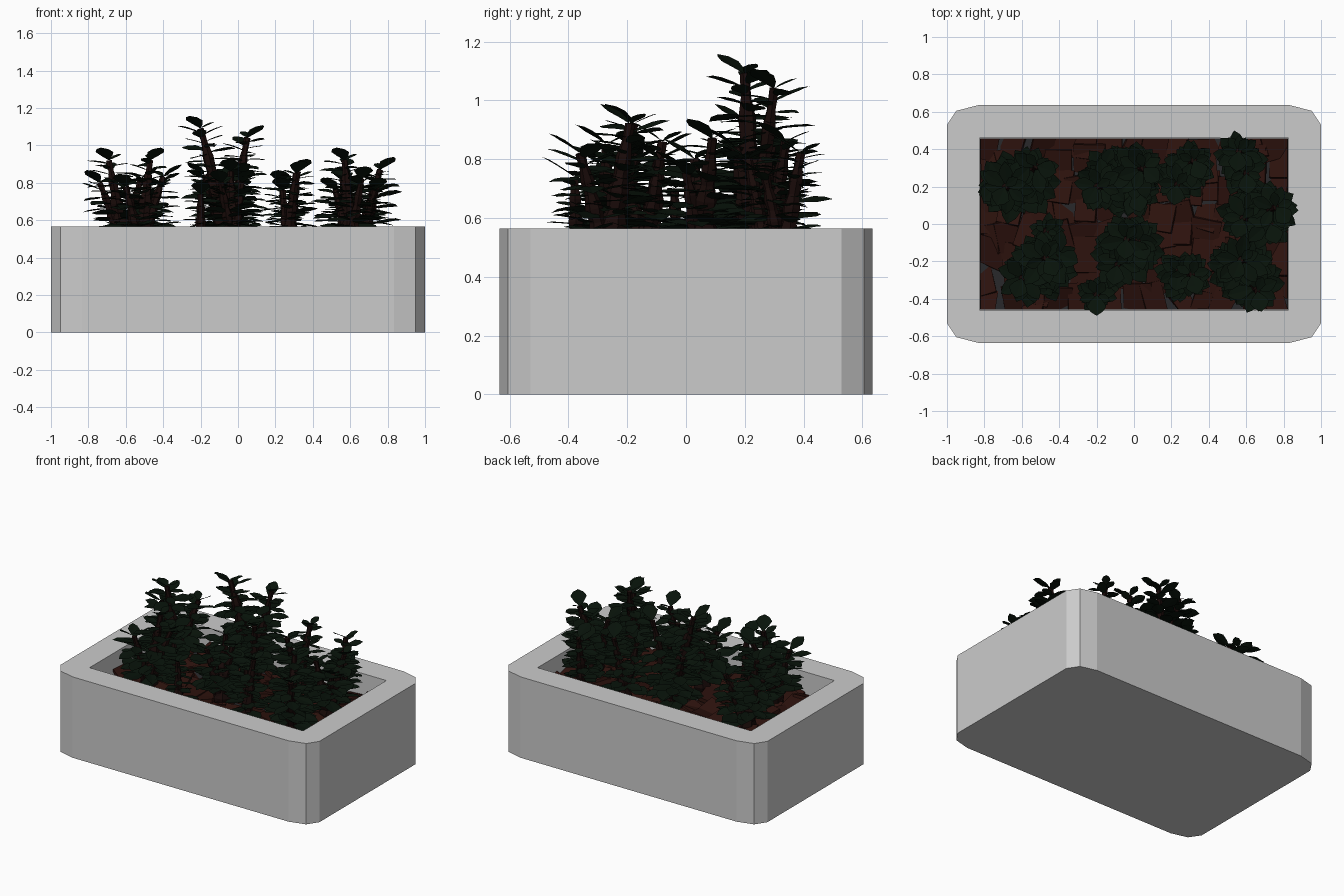
import bpy, bmesh, math, random
from mathutils import Vector, Matrix, Euler

if "Cube" in bpy.data.objects:
    bpy.data.objects.remove(bpy.data.objects["Cube"])

random.seed(7)


def material(name, rgb):
    m = bpy.data.materials.new(name)
    m.diffuse_color = (*rgb, 1)
    m.use_nodes = True
    m.node_tree.nodes["Principled BSDF"].inputs["Base Color"].default_value = m.diffuse_color
    return m


LEAF = material("leaf_green", (0.0022, 0.006, 0.0028))
STEM = material("stem_brown", (0.009, 0.003, 0.0025))
BARK = material("bark_brown", (0.026, 0.006, 0.004))
SOIL = material("soil_grey", (0.022, 0.022, 0.024))


def finish(name, bm, mat=None, fix=True):
    if fix:
        bmesh.ops.recalc_face_normals(bm, faces=bm.faces)
    me = bpy.data.meshes.new(name)
    bm.to_mesh(me)
    bm.free()
    ob = bpy.data.objects.new(name, me)
    bpy.context.collection.objects.link(ob)
    if mat:
        me.materials.append(mat)
    return ob


# Planter box: chamfered outside, rectangular hollow inside
H, FLOOR, IX, IY = 0.565, 0.38, 0.825, 0.46
corner = [(1, 0.53), (0.95, 0.605), (0.835, 0.635)]
outline = []
for sx, sy in ((1, 1), (-1, 1), (-1, -1), (1, -1)):
    pts = corner if sx * sy > 0 else corner[::-1]
    outline += [(x * sx, y * sy) for x, y in pts]
inner = [(IX, IY), (-IX, IY), (-IX, -IY), (IX, -IY)]
bm = bmesh.new()
ob_, ot = [[bm.verts.new((x, y, z)) for x, y in outline] for z in (0, H)]
ib, it = [[bm.verts.new((x, y, z)) for x, y in inner] for z in (FLOOR, H)]
bm.faces.new(ob_)
bm.faces.new(ib)
for i in range(12):
    j = (i + 1) % 12
    bm.faces.new((ob_[i], ob_[j], ot[j], ot[i]))
for k in range(4):
    n = (k + 1) % 4
    bm.faces.new((it[k], it[n], ib[n], ib[k]))
    bm.faces.new((ot[3 * k], ot[3 * k + 1], it[k]))
    bm.faces.new((ot[3 * k + 1], ot[3 * k + 2], it[k]))
    bm.faces.new((ot[3 * k + 2], ot[(3 * k + 3) % 12], it[n], it[k]))
finish("planter_box", bm)

# Soil bed
bm = bmesh.new()
bmesh.ops.create_cube(bm, size=1, matrix=Matrix.Translation((0, 0, 0.39))
                      @ Matrix.Diagonal((2 * IX - 0.004, 2 * IY - 0.004, 0.03, 1)))
finish("soil_bed", bm, SOIL)

# Bark mulch: overlapping tilted chips, trimmed to the box interior
bm = bmesh.new()
for i in range(13):
    for j in range(8):
        pos = Vector((-0.78 + i * 0.13 + random.uniform(-0.03, 0.03),
                      -0.42 + j * 0.12 + random.uniform(-0.03, 0.03),
                      0.414 + random.uniform(-0.008, 0.014)))
        rot = Euler((random.uniform(-0.3, 0.3), random.uniform(-0.3, 0.3),
                     random.uniform(-0.35, 0.35))).to_matrix().to_4x4()
        size = Matrix.Diagonal((random.uniform(0.11, 0.17),
                                random.uniform(0.13, 0.22), 0.025, 1))
        new = bmesh.ops.create_cube(bm, size=1,
                                    matrix=Matrix.Translation(pos) @ rot @ size)
        for v in new["verts"]:
            v.co.x = max(-IX + 0.003, min(IX - 0.003, v.co.x))
            v.co.y = max(-IY + 0.003, min(IY - 0.003, v.co.y))
finish("bark_mulch", bm, BARK)


def add_leaf(bm, root, yaw, pitch, length, half, roll=0.0):
    """Pointed oval leaf folded along its midrib."""
    frame = (Matrix.Rotation(yaw, 3, 'Z') @ Matrix.Rotation(-pitch, 3, 'Y')
             @ Matrix.Rotation(roll, 3, 'X'))

    def vert(x, y, z):
        return bm.verts.new(root + frame @ Vector((x * length, y * half, z * length)))
    rows = [(0.28, 0.62, 0.01), (0.58, 1.0, 0.015), (0.82, 0.66, 0.01)]
    mid = [vert(0, 0, 0)] + [vert(t, 0, z) for t, w, z in rows] + [vert(1, 0, 0)]
    for s in (1, -1):
        edge = [mid[0]] + [vert(t, s * w, z + 0.03) for t, w, z in rows] + [mid[4]]
        for a in range(4):
            loop = []
            for v in (mid[a], mid[a + 1], edge[a + 1], edge[a]):
                if v not in loop:
                    loop.append(v)
            bm.faces.new(loop if s > 0 else loop[::-1])


def add_stem(bm, path, r0, r1, sides=6):
    """Tapering knobbly tube along a path."""
    rings, n = [], len(path) - 1
    for i, p in enumerate(path):
        d = (path[min(i + 1, n)] - path[max(i - 1, 0)]).normalized()
        q = d.to_track_quat('Z', 'Y')
        r = (r0 + (r1 - r0) * i / n) * (1.25 if i % 2 else 0.9)
        rings.append([bm.verts.new(p + q @ Vector((r * math.cos(a), r * math.sin(a), 0)))
                      for a in (math.tau * k / sides for k in range(sides))])
    for a, b in zip(rings, rings[1:]):
        for k in range(sides):
            m = (k + 1) % sides
            bm.faces.new((a[k], a[m], b[m], b[k]))
    bm.faces.new(rings[-1])
    bm.faces.new(rings[0][::-1])


def plant(name, base, tips, radius=0.052, leaf=0.175):
    """Branches rise from one base, each ringed with spiralling leaves."""
    stems, leaves = bmesh.new(), bmesh.new()
    p0 = Vector((*base, 0.40))
    for b, tip in enumerate(tips):
        p2 = Vector(tip)
        p1 = p0.lerp(p2, 0.5) + Vector(((p0.x - p2.x) * 0.15, (p0.y - p2.y) * 0.15, 0))
        path = [p0 * (1 - t) ** 2 + p1 * 2 * t * (1 - t) + p2 * t * t
                for t in (k / 9 for k in range(10))]
        add_stem(stems, path, radius if b == 0 else radius * 0.75, 0.014)
        # Spiral leaves
        count = int((p2.z - 0.40) / 0.0155)
        yaw = random.uniform(0, 6)
        for k in range(count):
            t = 0.24 + 0.74 * k / count
            f = t * 9
            i = min(int(f), 8)
            yaw += 2.4
            size = leaf * (1.12 - 0.42 * t) * random.uniform(0.82, 1.2)
            pitch = random.uniform(-0.15, 0.2) + max(0, t - 0.8) * 1.5
            add_leaf(leaves, path[i].lerp(path[i + 1], f - i), yaw, pitch,
                     size, size * 0.28, random.uniform(-0.3, 0.3))
        # Crown leaves: a broad one leaning forward and a slim one behind
        out = math.atan2(p2.y - p0.y - 0.13, (p2.x - p0.x) * 0.7)
        add_leaf(leaves, p2, out, 0.55, 0.13, 0.052)
        add_leaf(leaves, p2, out + 2.6, 0.4, 0.09, 0.028)
    finish(name + "_stems", stems, STEM)
    finish(name + "_leaves", leaves, LEAF, fix=False)


plant("back_left_plant", (-0.61, 0.20),
      [(-0.69, 0.20, 0.92), (-0.74, 0.21, 0.80), (-0.52, 0.31, 0.82)])
plant("front_left_plant", (-0.52, -0.25),
      [(-0.47, -0.18, 0.92), (-0.40, -0.16, 0.83), (-0.60, -0.29, 0.78)])
plant("tall_back_plant", (-0.05, 0.23),
      [(-0.20, 0.20, 1.09), (0.05, 0.30, 1.04), (0.01, 0.17, 0.84), (-0.18, 0.29, 0.84)],
      radius=0.062)
plant("centre_plant", (-0.03, -0.14),
      [(-0.04, -0.08, 0.86), (0.02, -0.09, 0.80), (-0.09, -0.22, 0.80)])
plant("small_front_plant", (-0.20, -0.37), [(-0.20, -0.38, 0.74)], 0.035, 0.115)
plant("small_left_plant", (-0.46, -0.03), [(-0.47, -0.04, 0.70)], 0.03, 0.09)
plant("front_middle_plant", (0.26, -0.28),
      [(0.31, -0.27, 0.85), (0.24, -0.25, 0.76)], 0.04, 0.135)
plant("back_middle_plant", (0.27, 0.28),
      [(0.32, 0.34, 0.86), (0.23, 0.21, 0.80)], 0.04, 0.145)
plant("back_right_plant", (0.57, 0.33),
      [(0.56, 0.39, 0.82), (0.60, 0.27, 0.74)], 0.04, 0.145)
plant("right_plant", (0.65, 0.05),
      [(0.76, 0.09, 0.87), (0.58, 0.03, 0.80), (0.73, 0.0, 0.76)])
plant("front_right_plant", (0.60, -0.27),
      [(0.57, -0.19, 0.92), (0.66, -0.36, 0.82), (0.52, -0.22, 0.76)])
